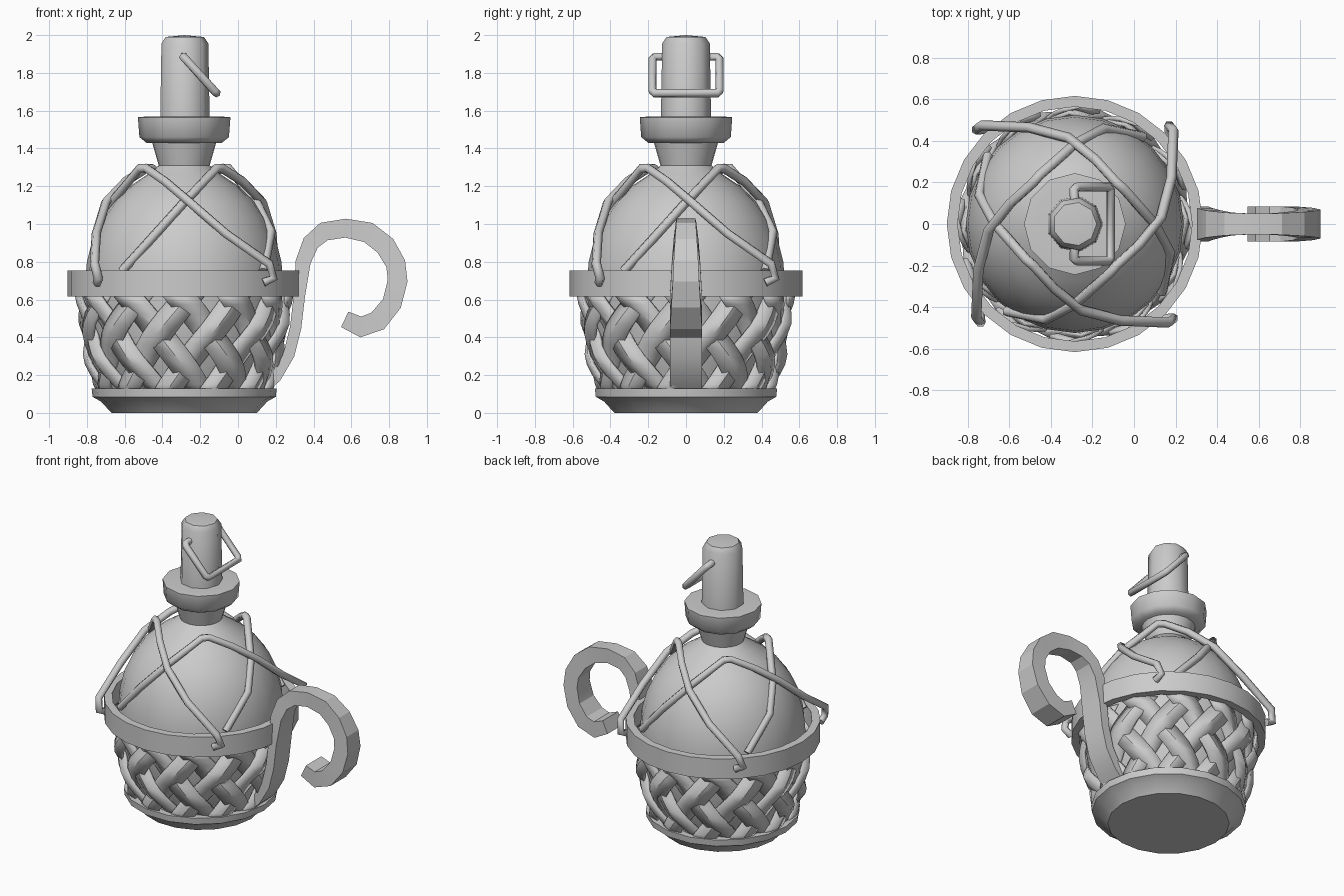
import bpy, bmesh, math
from mathutils import Vector

if "Cube" in bpy.data.objects:
    bpy.data.objects.remove(bpy.data.objects["Cube"])

CX = -0.285  # flask axis


def finish(name, bm, angle=35, loc=(CX, 0, 0)):
    bmesh.ops.recalc_face_normals(bm, faces=bm.faces)
    me = bpy.data.meshes.new(name)
    bm.to_mesh(me)
    bm.free()
    ob = bpy.data.objects.new(name, me)
    ob.location = loc
    bpy.context.collection.objects.link(ob)
    bpy.ops.object.select_all(action='DESELECT')
    ob.select_set(True)
    bpy.context.view_layer.objects.active = ob
    bpy.ops.object.shade_smooth_by_angle(angle=math.radians(angle))
    return ob


def lathe(name, profile, sides, closed=False, angle=35):
    """Revolve (radius, z) points about the flask axis."""
    bm = bmesh.new()
    rings = []
    for r, z in profile:
        if r == 0:
            rings.append([bm.verts.new((0, 0, z))] * sides)
        else:
            rings.append([bm.verts.new((r * math.cos(2 * math.pi * i / sides),
                                        r * math.sin(2 * math.pi * i / sides), z))
                          for i in range(sides)])
    pairs = list(zip(rings, rings[1:]))
    if closed:
        pairs.append((rings[-1], rings[0]))
    for a, b in pairs:
        for i in range(sides):
            j = (i + 1) % sides
            quad = list(dict.fromkeys((a[i], a[j], b[j], b[i])))
            bm.faces.new(quad)
    return finish(name, bm, angle)


def wire(name, points, radius):
    cu = bpy.data.curves.new(name, 'CURVE')
    cu.dimensions = '3D'
    cu.bevel_depth = radius
    cu.bevel_resolution = 1
    cu.use_fill_caps = True
    sp = cu.splines.new('POLY')
    sp.points.add(len(points) - 1)
    for p, co in zip(sp.points, points):
        p.co = (*co, 1)
    sp.use_smooth = True
    ob = bpy.data.objects.new(name, cu)
    ob.location = (CX, 0, 0)
    bpy.context.collection.objects.link(ob)


# Turned parts: glass body with neck, base, belt, collar, cork
lathe("glass_body", [(0, .10), (.39, .11), (.455, .24), (.495, .38), (.52, .52), (.525, .68),
                     (.515, .80), (.485, .92), (.435, 1.03), (.37, 1.12), (.28, 1.205),
                     (.19, 1.265), (.135, 1.31), (.155, 1.38), (.175, 1.45), (0, 1.45)], 24, angle=50)
lathe("base_dish", [(0, 0), (.385, 0), (.44, .06), (.485, .085), (.49, .13), (.43, .13),
                    (.40, .10), (0, .10)], 18)
lathe("belt", [(.565, .615), (.617, .615), (.617, .755), (.565, .755)], 24, closed=True)
lathe("neck_collar", [(0, 1.43), (.20, 1.43), (.237, 1.46), (.245, 1.565), (.19, 1.57), (0, 1.56)], 12, angle=50)
lathe("cork", [(0, 1.55), (.135, 1.55), (.128, 1.955), (.105, 1.99), (0, 2.0)], 9, angle=50)

# Woven basket: two families of slanted strips passing over and under
COUNT, SWEEP, STEPS = 12, 0.80, 10
GAP = 2 * math.pi / COUNT


def basket_radius(z):
    pts = [(.08, .425), (.2, .475), (.35, .515), (.5, .535), (.65, .545)]
    for (z0, r0), (z1, r1) in zip(pts, pts[1:]):
        if z <= z1:
            return r0 + (r1 - r0) * (z - z0) / (z1 - z0)
    return pts[-1][1]


bm = bmesh.new()
for turn in (1, -1):
    for n in range(COUNT):
        prev = None
        for k in range(STEPS + 1):
            t = k / STEPS
            z = .63 - .53 * t
            wave = turn * .017 * math.cos(math.pi * (2 * SWEEP * t / GAP))
            row = []
            for side, bulge in ((-1, -.008), (0, .01), (1, -.008)):
                a = n * GAP + turn * SWEEP * (t - .07) + side * .165
                r = basket_radius(z) + wave + bulge
                row.append(bm.verts.new((r * math.cos(a), r * math.sin(a), z)))
            if prev:
                for i in range(2):
                    bm.faces.new((prev[i], prev[i + 1], row[i + 1], row[i]))
            prev = row
basket = finish("woven_basket", bm)
sol = basket.modifiers.new("thickness", 'SOLIDIFY')
sol.thickness = .02
sol.offset = 0

# Cords: each starts at a belt corner, crosses the shoulder and wraps the neck
cord = [(.42, -.46, .69), (.475, -.455, .715), (.45, -.475, .79), (.22, -.465, .95),
        (.03, -.415, 1.115), (-.10, -.31, 1.225), (-.20, -.20, 1.295), (-.235, -.17, 1.295),
        (-.385, 0, 1.115), (-.46, .14, .96), (-.42, .33, .75)]
for q in range(4):
    c, s = round(math.cos(q * math.pi / 2)), round(math.sin(q * math.pi / 2))
    wire(f"cord_{q + 1}", [(x * c - y * s, x * s + y * c, z) for x, y, z in cord], .025)

# Wire bail hanging from the cork
wire("cork_bail", [(0, -.11, 1.885), (-.005, -.165, 1.885), (.01, -.178, 1.87), (.16, -.178, 1.705),
                   (.172, -.165, 1.692), (.172, .165, 1.692), (.16, .178, 1.705),
                   (.01, .178, 1.87), (-.005, .165, 1.885), (0, .11, 1.885)], .023)

# Curled handle: x, z, thickness, half width along the strip
path = [(.12, .11, .05, .085), (.20, .19, .06, .085), (.27, .31, .06, .085), (.305, .45, .06, .085),
        (.325, .62, .06, .085), (.345, .80, .08, .075), (.385, .90, .09, .065), (.455, .96, .10, .055),
        (.57, .978, .10, .05), (.69, .955, .11, .052), (.78, .885, .11, .058), (.835, .79, .105, .065),
        (.845, .70, .105, .07), (.815, .58, .105, .078), (.74, .487, .11, .085), (.65, .455, .11, .085),
        (.565, .495, .09, .085)]
bm = bmesh.new()
rings = []
for i, (x, z, th, w) in enumerate(path):
    a, b = path[max(i - 1, 0)], path[min(i + 1, len(path) - 1)]
    d = Vector((b[0] - a[0], 0, b[1] - a[1])).normalized()
    nrm = Vector((-d.z, 0, d.x)) * th / 2
    p = Vector((x, 0, z))
    rings.append([bm.verts.new(p + nrm * sn + Vector((0, w * sy, 0)))
                  for sn, sy in ((1, -1), (1, 1), (-1, 1), (-1, -1))])
for a, b in zip(rings, rings[1:]):
    for i in range(4):
        j = (i + 1) % 4
        bm.faces.new((a[i], a[j], b[j], b[i]))
bm.faces.new(rings[0])
bm.faces.new(rings[-1])
finish("curled_handle", bm, 20, (0, 0, 0))
